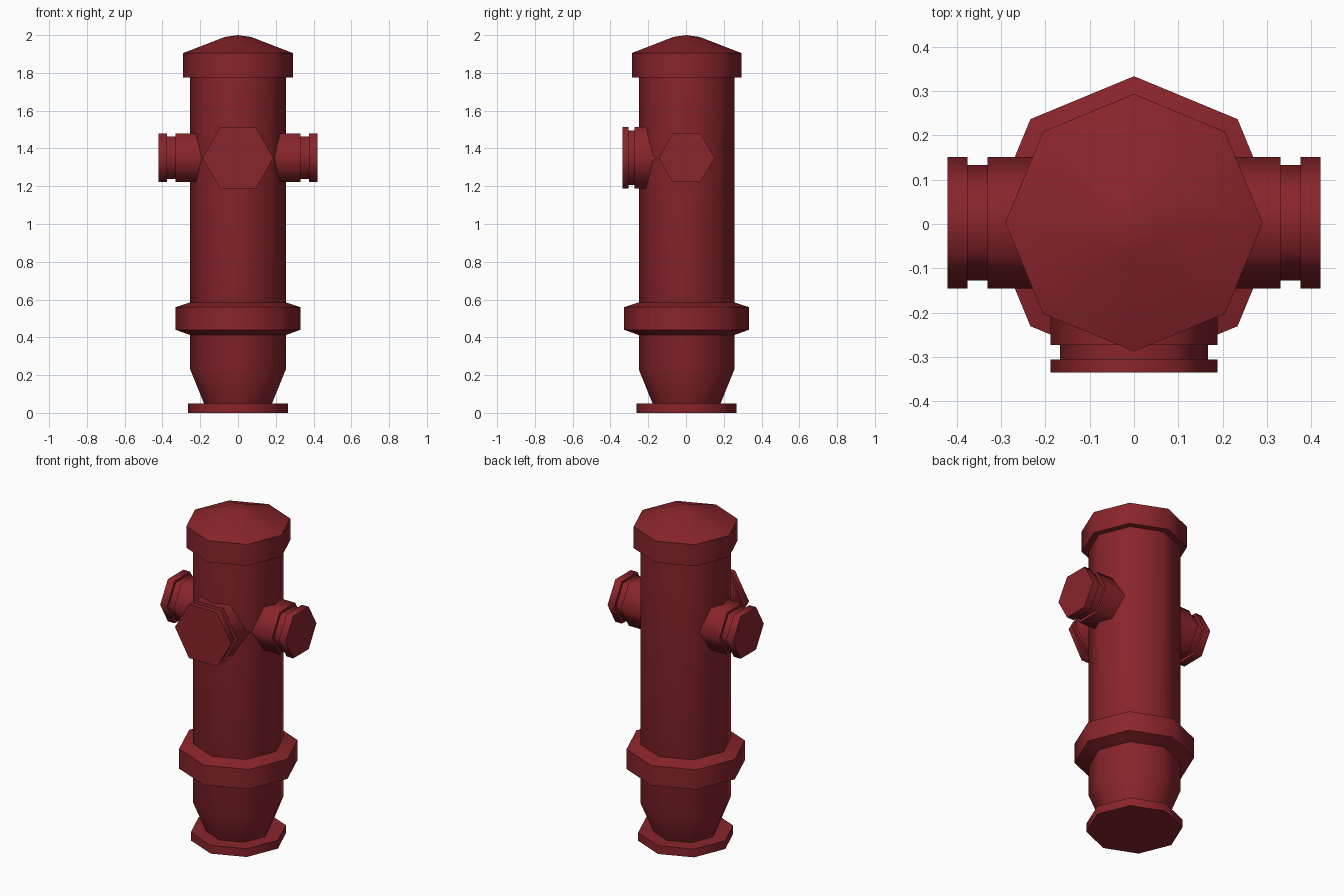
import bpy
import bmesh
from math import cos, sin, pi, radians

if "Cube" in bpy.data.objects:
    bpy.data.objects.remove(bpy.data.objects["Cube"])

CENTRE_Y = 0.003

red = bpy.data.materials.new("hydrant_red")
red.diffuse_color = (0.25, 0.018, 0.024, 1)
red.use_nodes = True
red.node_tree.nodes["Principled BSDF"].inputs["Base Color"].default_value = red.diffuse_color


def lathe(name, profile, sides, location=(0, CENTRE_Y, 0), rotation=(0, 0, 0)):
    """Spin a (radius, height) profile, listed bottom to top, around z."""
    bm = bmesh.new()
    rings = []
    for r, h in profile:
        if r == 0:
            rings.append([bm.verts.new((0, 0, h))] * sides)
        else:
            rings.append([bm.verts.new((r * cos(2 * pi * k / sides),
                                        r * sin(2 * pi * k / sides), h))
                          for k in range(sides)])
    for low, high in zip(rings, rings[1:]):
        for k in range(sides):
            n = (k + 1) % sides
            corners = dict.fromkeys((low[k], low[n], high[n], high[k]))
            bm.faces.new(list(corners))
    mesh = bpy.data.meshes.new(name)
    bm.to_mesh(mesh)
    bm.free()
    mesh.shade_smooth()
    mesh.set_sharp_from_angle(angle=radians(65))
    mesh.materials.append(red)
    obj = bpy.data.objects.new(name, mesh)
    obj.location = location
    obj.rotation_euler = rotation
    bpy.context.collection.objects.link(obj)
    return obj


# Octagonal upright parts
lathe("base_plate", [(0, 0), (0.265, 0), (0.265, 0.05), (0.18, 0.05)], 8)
lathe("barrel", [(0.18, 0.05), (0.253, 0.23), (0.253, 1.775)], 8)
lathe("collar", [(0.253, 0.412), (0.33, 0.44), (0.33, 0.56), (0.253, 0.585)], 8)
lathe("bonnet", [(0.253, 1.775), (0.29, 1.775), (0.29, 1.905),
                 (0.07, 1.99), (0, 2.0)], 8)


# Hexagonal outlets with a groove behind the end cap
def outlet(name, radius, neck, start, groove, flange, end, turn):
    profile = [(radius, start), (radius, groove), (neck, groove),
               (neck, flange), (radius, flange), (radius, end), (0, end)]
    lathe(name, profile, 6, (0, CENTRE_Y, 1.35), (pi / 2, 0, turn))


outlet("front_outlet", 0.188, 0.167, 0.15, 0.276, 0.308, 0.338, 0)
for side, turn in (("right", pi / 2), ("left", -pi / 2)):
    outlet(side + "_outlet", 0.148, 0.13, 0.18, 0.33, 0.375, 0.42, turn)
